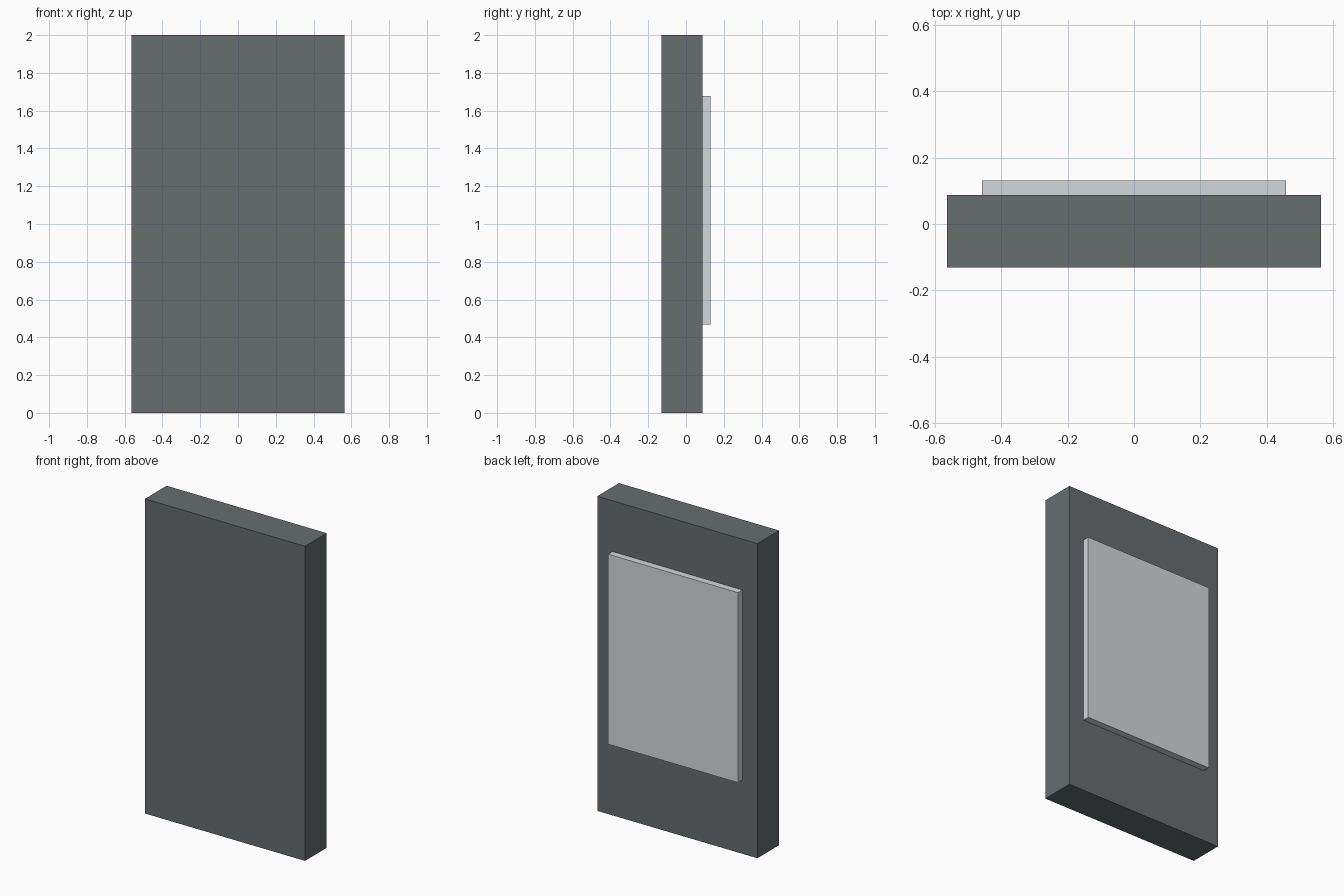
import bpy

if "Cube" in bpy.data.objects:
    bpy.data.objects.remove(bpy.data.objects["Cube"])


def material(name, rgb):
    mat = bpy.data.materials.new(name)
    mat.diffuse_color = (*rgb, 1.0)
    mat.use_nodes = True
    mat.node_tree.nodes["Principled BSDF"].inputs["Base Color"].default_value = mat.diffuse_color
    return mat


def box(name, x, y, z, mat):
    """Box from (min, max) ranges on each axis."""
    centre = [(a + b) / 2 for a, b in (x, y, z)]
    bpy.ops.mesh.primitive_cube_add(size=1, location=centre)
    obj = bpy.context.object
    obj.name = name
    obj.scale = [b - a for a, b in (x, y, z)]
    bpy.ops.object.transform_apply(location=False, rotation=False, scale=True)
    obj.data.materials.append(mat)
    return obj


dark_grey = material("dark_grey", (0.135, 0.153, 0.159))
light_grey = material("light_grey", (0.66, 0.69, 0.72))

# Upright main slab
box("slab", (-0.563, 0.563), (-0.131, 0.087), (0.0, 2.0), dark_grey)

# Raised panel on the back face
box("back_panel", (-0.457, 0.457), (0.087, 0.131), (0.469, 1.677), light_grey)
